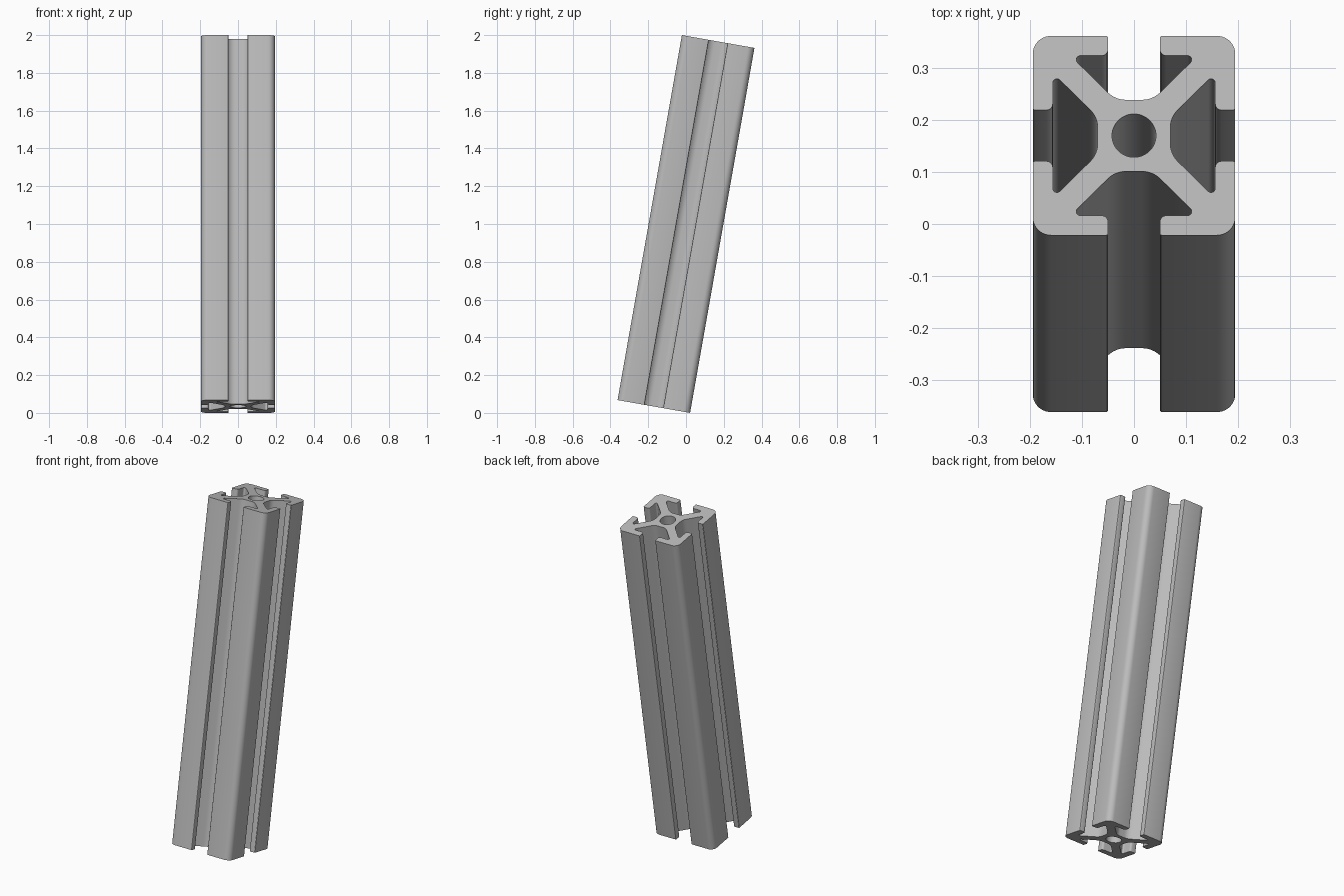
import bpy, bmesh, math
from mathutils import Vector, Matrix

cube = bpy.data.objects.get("Cube")
if cube:
    bpy.data.objects.remove(cube, do_unlink=True)

LENGTH, TILT = 1.962, math.radians(-10)
HALF = 0.195      # half width of the bar
LIP = 0.1565      # inner side of the slot lips
SLOT = 0.05       # half width of the slot opening
CORE = 0.07       # half width of the core
WEB = 0.034       # offset of the diagonal webs
BORE = 0.0423

aluminium = bpy.data.materials.new("aluminium grey")
aluminium.use_nodes = True
grey = (0.5, 0.5, 0.5, 1)
aluminium.diffuse_color = grey
aluminium.node_tree.nodes["Principled BSDF"].inputs["Base Color"].default_value = grey


def fillet(prev, corner, nxt, radius, steps):
    """Points of a round of the given radius at a profile corner."""
    a, b = (prev - corner).normalized(), (nxt - corner).normalized()
    half = a.angle(b) / 2
    centre = corner + (a + b).normalized() * (radius / math.sin(half))
    start = corner + a * (radius / math.tan(half)) - centre
    sweep = math.pi - 2 * half
    turn = 1 if a.x * b.y - a.y * b.x < 0 else -1
    return [centre + Matrix.Rotation(turn * sweep * i / steps, 2) @ start
            for i in range(steps + 1)]


# One corner of the section: core, web, lip and outside round, then its mirror
half_corner = [(CORE, CORE - WEB, 0.05, 8), (LIP, LIP - WEB, 0.008, 8),
               (LIP, SLOT, 0.012, 5), (HALF, SLOT, 0.004, 3)]
quarter = half_corner + [(HALF, HALF, 0.035, 10)]
quarter += [(y, x, r, n) for x, y, r, n in reversed(half_corner)]

# Repeat the corner four times around the axis
corners = []
for k in range(4):
    turn = Matrix.Rotation(k * math.pi / 2, 2)
    corners += [(turn @ Vector((x, y)), r, n) for x, y, r, n in quarter]

outline = []
for i, (p, r, n) in enumerate(corners):
    outline += fillet(corners[i - 1][0], p, corners[(i + 1) % len(corners)][0], r, n)
bore = [Vector((math.cos(t), math.sin(t))) * BORE
        for t in (math.tau * i / 48 for i in range(48))]

# Fill the section and extrude it along the bar
bm = bmesh.new()
edges = []
for loop in (outline, bore):
    verts = [bm.verts.new((p.x, p.y, -LENGTH / 2)) for p in loop]
    edges += [bm.edges.new((v, verts[i - 1])) for i, v in enumerate(verts)]
bmesh.ops.triangle_fill(bm, edges=edges, use_beauty=True)
ext = bmesh.ops.extrude_face_region(bm, geom=bm.faces[:], use_keep_orig=True)
top = [v for v in ext["geom"] if isinstance(v, bmesh.types.BMVert)]
bmesh.ops.translate(bm, verts=top, vec=(0, 0, LENGTH))
bmesh.ops.recalc_face_normals(bm, faces=bm.faces[:])

# Lean the bar back and stand it on the floor
bmesh.ops.rotate(bm, verts=bm.verts[:], matrix=Matrix.Rotation(TILT, 3, "X"))
low = min(v.co.z for v in bm.verts)
bmesh.ops.translate(bm, verts=bm.verts[:], vec=(0, 0, -low))

mesh = bpy.data.meshes.new("slotted_bar")
bm.to_mesh(mesh)
bm.free()
mesh.materials.append(aluminium)
bar = bpy.data.objects.new("slotted_bar", mesh)
bpy.context.collection.objects.link(bar)
bpy.context.view_layer.objects.active = bar
bar.select_set(True)
bpy.ops.object.shade_smooth_by_angle(angle=math.radians(30))
